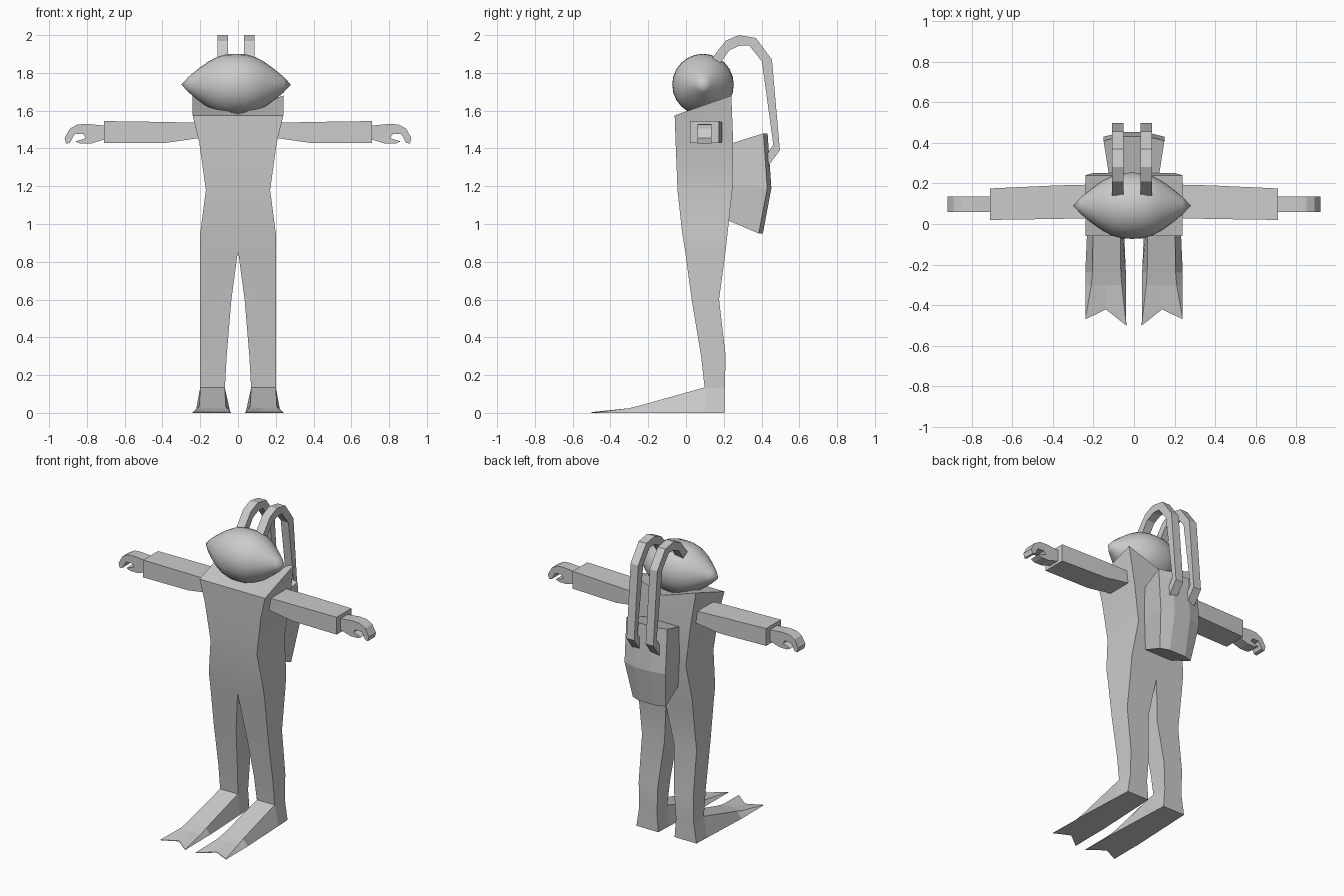
import bpy, bmesh, math

if "Cube" in bpy.data.objects:
    bpy.data.objects.remove(bpy.data.objects["Cube"])


def make(name, verts, faces, mirror=False, weld=False, smooth=0):
    me = bpy.data.meshes.new(name)
    me.from_pydata(verts, [], faces)
    bm = bmesh.new()
    bm.from_mesh(me)
    if weld:
        bmesh.ops.remove_doubles(bm, verts=bm.verts, dist=1e-4)
    if mirror:
        dup = bmesh.ops.duplicate(bm, geom=bm.verts[:] + bm.edges[:] + bm.faces[:])
        for v in dup["geom"]:
            if isinstance(v, bmesh.types.BMVert):
                v.co.x *= -1
        bmesh.ops.reverse_faces(bm, faces=[f for f in dup["geom"] if isinstance(f, bmesh.types.BMFace)])
        seam = [v for v in bm.verts if abs(v.co.x) < 1e-5]
        bmesh.ops.remove_doubles(bm, verts=seam, dist=1e-4)
    bmesh.ops.recalc_face_normals(bm, faces=bm.faces)
    bm.to_mesh(me)
    bm.free()
    ob = bpy.data.objects.new(name, me)
    bpy.context.collection.objects.link(ob)
    if smooth:
        bpy.ops.object.select_all(action='DESELECT')
        ob.select_set(True)
        bpy.context.view_layer.objects.active = ob
        bpy.ops.object.shade_smooth_by_angle(angle=math.radians(smooth))
    return ob


def loft(name, rings, skip_center=False, **kw):
    n = len(rings[0])
    verts = [p for r in rings for p in r]
    faces = [tuple(range(n)), tuple(range((len(rings) - 1) * n, len(rings) * n))]
    for i in range(len(rings) - 1):
        for j in range(n):
            k = (j + 1) % n
            f = (i * n + j, i * n + k, (i + 1) * n + k, (i + 1) * n + j)
            # no inner wall on the mirror plane
            if skip_center and all(abs(verts[q][0]) < 1e-5 for q in f):
                continue
            faces.append(f)
    return make(name, verts, faces, **kw)


# wetsuit: torso and legs, half sections (z, x inner, x outer, y front, y back)
sections = [(0.12, .07, .20, .10, .205), (0.30, .06, .20, .08, .21),
            (0.60, .035, .20, .03, .175), (0.86, 0, .20, -.005, .21),
            (0.95, 0, .20, -.02, .22), (1.18, 0, .17, -.045, .245),
            (1.43, 0, .205, -.055, .25)]
rings = [[(a, f, z), (b, f, z), (b, k, z), (a, k, z)] for z, a, b, f, k in sections]
rings.append([(0, -.06, 1.575), (.24, -.06, 1.575), (.24, .24, 1.68), (0, .24, 1.60)])
loft("wetsuit", rings, skip_center=True, mirror=True, smooth=25)

# swim fins with notched tips: (y, z top, bottom inner/outer, top inner/outer, notch depth)
fin = [(.205, .13, .06, .22, .07, .20, 0), (.10, .135, .055, .225, .07, .20, 0),
       (-.24, .04, .04, .24, .065, .205, 0), (-.30, .025, .04, .24, .06, .21, 0),
       (-.485, .004, .038, .24, .038, .24, .065)]
rings = []
for y, z, bi, bo, ti, to, n in fin:
    s = .015 if n else 0
    rings.append([(bi, y - s, 0), ((bi + bo) / 2, y + n, 0), (bo, y + s, 0),
                  (to, y + s, z), ((ti + to) / 2, y + n, z), (ti, y - s, z)])
loft("swim_fins", rings, mirror=True)

# arms: (x, y front, y back, z bottom, z top)
arm = [(.17, .03, .195, 1.46, 1.535), (.38, .025, .19, 1.43, 1.54), (.71, .02, .175, 1.43, 1.545)]
loft("arms", [[(x, a, b), (x, c, b), (x, c, d), (x, a, d)] for x, a, c, b, d in arm],
     mirror=True)

# mitten hands, a flat profile extruded in y
hand = [(.70, 1.45), (.78, 1.425), (.835, 1.425), (.86, 1.437), (.805, 1.455), (.82, 1.477),
        (.865, 1.475), (.89, 1.43), (.91, 1.425), (.918, 1.455), (.89, 1.505), (.85, 1.527),
        (.80, 1.53), (.70, 1.52)]
loft("hands", [[(x, y, z) for x, z in hand] for y in (.06, .135)], mirror=True)

# head, a lemon shape turned around the x axis
half = [(0, .163), (.05, .161), (.10, .147), (.15, .12), (.20, .084), (.25, .043), (.29, 0)]
profile = [(-x, r) for x, r in half[:0:-1]] + half
rings = [[(x, r * math.cos(t * math.tau / 24), r * math.sin(t * math.tau / 24))
          for t in range(24)] for x, r in profile[1:-1]]
verts = [p for r in rings for p in r] + [(-.29, 0, 0), (.29, 0, 0)]
n, m = 24, len(rings)
faces = [(i * n + j, i * n + (j + 1) % n, (i + 1) * n + (j + 1) % n, (i + 1) * n + j)
         for i in range(m - 1) for j in range(n)]
for j in range(n):
    k = (j + 1) % n
    faces += [(m * n, j, k), (m * n + 1, (m - 1) * n + j, (m - 1) * n + k)]
head = make("head", verts, faces, smooth=60)
head.location = (-.01, .09, 1.738)

# air tank pack: (z front, z back, half width front, half width back, y back)
pack = [(1.02, .95, .10, .12, .385), (1.20, 1.19, .12, .15, .43), (1.42, 1.48, .12, .15, .41)]
rings = []
for zf, zb, wf, wb, y in pack:
    rings.append([(-wf, .22, zf), (wf, .22, zf), (wb, y, zb), (.06, y + .022, zb),
                  (-.06, y + .022, zb), (-wb, y, zb)])
loft("air_tank", rings)

# breathing hoses: flat bands looping from the head to the tank (y, z)
outer = [(.14, 1.88), (.21, 1.97), (.28, 2.0), (.37, 1.985), (.455, 1.87), (.497, 1.39), (.43, 1.30)]
inner = [(.18, 1.85), (.23, 1.92), (.285, 1.945), (.335, 1.945), (.402, 1.86), (.462, 1.42), (.43, 1.37)]
for side, cx in (("left", -.08), ("right", .06)):
    loft("hose_" + side, [[(cx - .028, *o), (cx + .028, *o), (cx + .028, *i), (cx - .028, *i)]
                          for o, i in zip(outer, inner)])
